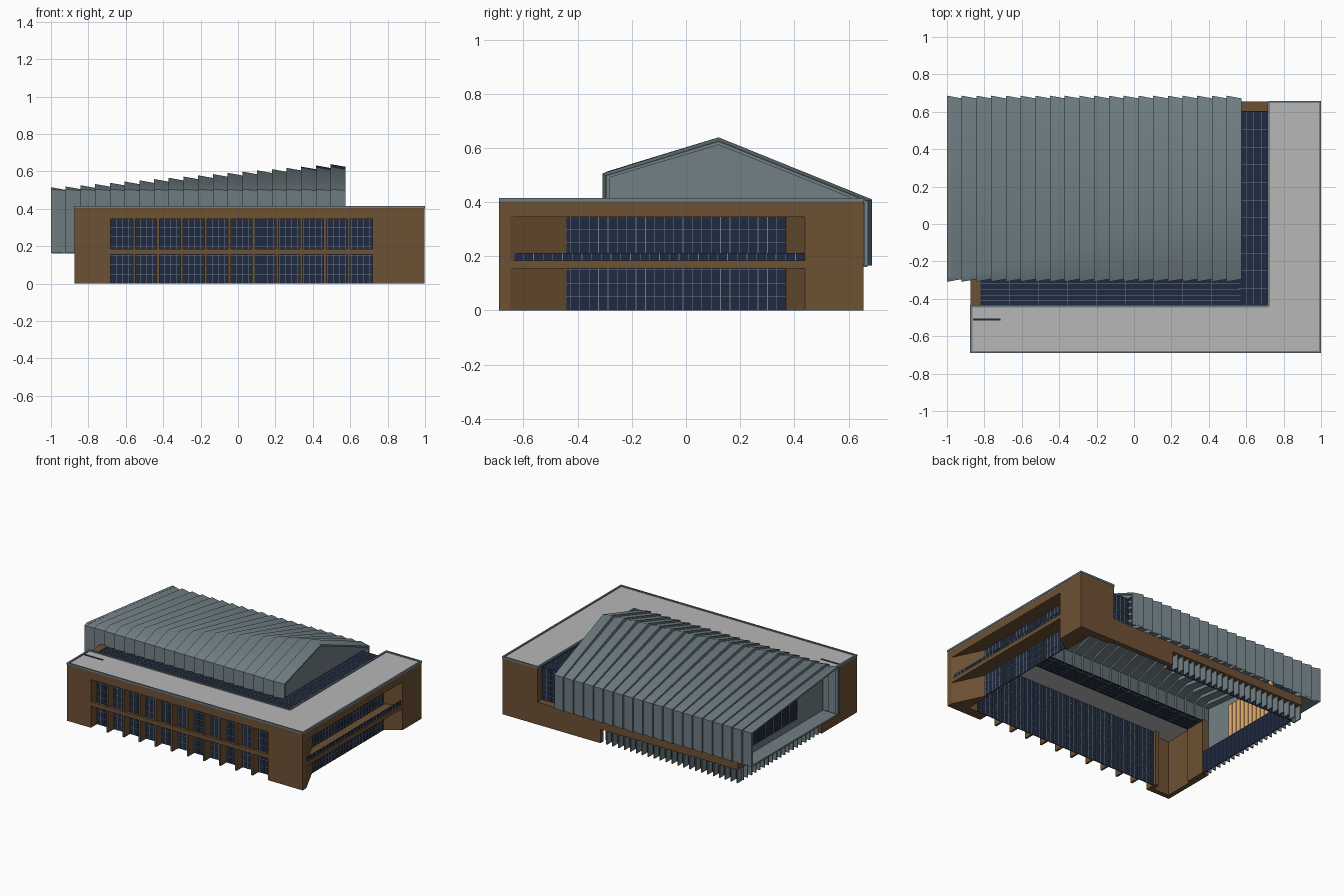
import bpy, bmesh, math

if "Cube" in bpy.data.objects:
    bpy.data.objects.remove(bpy.data.objects["Cube"])


def mat(name, r, g, b):
    m = bpy.data.materials.new(name)
    m.diffuse_color = (r, g, b, 1)
    m.use_nodes = True
    m.node_tree.nodes["Principled BSDF"].inputs["Base Color"].default_value = m.diffuse_color
    return m


BROWN = mat("brown cladding", 0.155, 0.082, 0.033)
METAL = mat("blue grey metal", 0.165, 0.215, 0.235)
GLASS = mat("navy glass", 0.014, 0.023, 0.053)
ROOF = mat("light grey roof", 0.48, 0.475, 0.475)
WOOD = mat("tan wood", 0.85, 0.45, 0.17)


def make(name, verts, faces, *mats, idx=None, recalc=True):
    me = bpy.data.meshes.new(name)
    me.from_pydata(verts, [], faces)
    for m in mats:
        me.materials.append(m)
    if idx:
        for p, i in zip(me.polygons, idx):
            p.material_index = i
    if recalc:
        bm = bmesh.new()
        bm.from_mesh(me)
        bmesh.ops.recalc_face_normals(bm, faces=bm.faces)
        bm.to_mesh(me)
        bm.free()
    ob = bpy.data.objects.new(name, me)
    bpy.context.collection.objects.link(ob)
    return ob


def box_data(b, verts, faces):
    n = len(verts)
    x0, x1, y0, y1, z0, z1 = b
    verts += [(x, y, z) for x in (x0, x1) for y in (y0, y1) for z in (z0, z1)]
    faces += [tuple(n + i for i in f) for f in
              ((0, 1, 3, 2), (4, 6, 7, 5), (0, 4, 5, 1), (2, 3, 7, 6), (0, 2, 6, 4), (1, 5, 7, 3))]


def boxes(name, m, *bs):
    v, f = [], []
    for b in bs:
        box_data(b, v, f)
    return make(name, v, f, m)


def prism(name, pts, lo, hi, m, axis="z"):
    """Extrude a 2D outline along z (plan outline) or x (y,z outline)."""
    n = len(pts)
    put = (lambda p, h: (p[0], p[1], h)) if axis == "z" else (lambda p, h: (h, p[0], p[1]))
    v = [put(p, lo) for p in pts] + [put(p, hi) for p in pts]
    f = [tuple(range(n)), tuple(range(n, 2 * n))]
    f += [(i, (i + 1) % n, (i + 1) % n + n, i + n) for i in range(n)]
    return make(name, v, f, m)


def glazing(name, b, counts, w=0.0013):
    """Thin glass box with metal bars; counts = divisions along x, y, z."""
    v, f = [], []
    box_data(b, v, f)
    lo, hi = list(b[0::2]), list(b[1::2])
    thin = min(range(3), key=lambda a: hi[a] - lo[a])
    for a in range(3):
        for k in range(1, counts[a]):
            c = lo[a] + (hi[a] - lo[a]) * k / counts[a]
            bl, bh = lo[:], hi[:]
            bl[a], bh[a] = c - w, c + w
            bl[thin] -= 0.002
            bh[thin] += 0.002
            box_data((bl[0], bh[0], bl[1], bh[1], bl[2], bh[2]), v, f)
    return make(name, v, f, GLASS, METAL, idx=[0] * 6 + [1] * (len(f) - 6))


R, G = .996, .89  # right wall face and right glass plane

# --- front wing: walls, bands and pillars
boxes("front_wall_bands", BROWN, (-.683, .72, -.69, -.625, .345, .405), (-.683, .72, -.69, -.67, .155, .185))
boxes("front_left_corner", BROWN, (-.873, -.683, -.69, -.655, 0, .405), (-.873, -.84, -.655, -.44, 0, .405),
      (-.715, -.683, -.655, -.6, 0, .405), (-.873, -.82, -.44, -.29, 0, .40))
bay = 1.403 / 11
boxes("front_pillars", BROWN, *[(-.683 + bay * i - .007, -.683 + bay * i + .007, -.688, -.62, 0, .345)
                                for i in range(1, 11)])
glazing("front_glass", (-.683, .80, -.622, -.617, 0, .40), (46, 1, 8))

# --- right wing: splayed corners, bands, recessed glass
prism("right_front_corner", [(.72, -.69), (R, -.69), (R, -.65), (G, -.43), (G - .015, -.43), (G - .015, -.62),
                             (.72, -.62)], 0, .405, BROWN)
prism("right_back_corner", [(G, .37), (R, .44), (R, .655), (.72, .655), (.72, .60), (G - .015, .60),
                            (G - .015, .37)], 0, .405, BROWN)
boxes("right_wall_bands", BROWN, (G + .004, R, -.65, .44, .345, .405), (G + .004, R, -.65, .44, .155, .185))
glazing("right_glass", (G, G + .005, -.60, .37, 0, .40), (1, 28, 8))
glazing("balcony_glass", (R - .012, R - .008, -.635, .44, .185, .212), (1, 30, 1))

# --- flat roof of both wings with metal edge
L = [(-.87, -.685), (R, -.685), (R, .655), (.72, .655), (.72, -.44), (-.87, -.44)]
prism("wing_roof", L, .398, .408, ROOF)
t, E = .012, 1.0
boxes("roof_edge", METAL, (-.876, E, -.69, -.69 + t, .402, .415), (E - t, E, -.69, .658, .402, .415),
      (.716, E, .658 - t, .658, .402, .415), (.714, .714 + t, -.44, .655, .402, .415),
      (-.876, .72, -.446, -.446 + t, .402, .415), (-.876, -.876 + t, -.69, -.44, .402, .415))
boxes("roof_slot", GLASS, (-.86, -.715, -.515, -.505, .405, .412))

# --- glass roof strip between wings and hall
glazing("front_skylight", (-.82, .57, -.44, -.29, .388, .393), (9, 5, 1))
glazing("right_skylight", (.56, .72, -.44, .60, .388, .393), (4, 11, 1))
glazing("back_end_glass", (.55, .72, .597, .602, .16, .393), (5, 1, 6))

# --- back and left base: brown band, glass and fins
boxes("base_band", BROWN, (-.87, .72, .60, .655, .10, .16), (.22, .72, .62, .655, 0, .10),
      (-.87, -.83, -.30, .60, .10, .16))
glazing("back_base_glass", (-.83, .22, .592, .597, 0, .16), (26, 1, 1))
glazing("left_base_glass", (-.832, -.827, -.29, .597, 0, .16), (1, 22, 1))
boxes("base_fins", METAL,
      *[(-.86 + .047 * i - .004, -.86 + .047 * i + .004, .60, .65, 0, .10) for i in range(23)],
      *[(-.868, -.832, -.26 + .047 * i - .004, -.26 + .047 * i + .004, 0, .10) for i in range(19)])

# --- hall: overlapping metal strips, ridge moving from front to centre
N, X0, X1 = 20, -1.0, .574
step = (X1 - X0) / N


def profile(i, out):
    k = max(i / (N - 1), .02)
    foot = .165 if i < 2 else .38
    return [(-.293 - out, foot), (-.293 - out, .497 + out * .5), (-.293 + .413 * k, .497 + .126 * k + out),
            (.67 + out, .402 + out * .5), (.67 + out, .165)]


v, f = [], []


def skin(xa, pa, xb, pb):
    n = len(v)
    v.extend([(xa, *p) for p in pa] + [(xb, *p) for p in pb])
    f.extend((n + j, n + j + 5, n + j + 6, n + j + 1) for j in range(4))


for i in range(N):
    xa, xb = X0 + step * i, X0 + step * (i + 1)
    skin(xa, profile(i, .016), xb, profile(i, .002))
    if i < N - 1:  # step up to the next strip
        skin(xb, profile(i, .002), xb, profile(i + 1, .016))
hall = make("hall_strips", v, f, METAL, recalc=False)
bpy.ops.object.select_all(action="DESELECT")
hall.select_set(True)
bpy.context.view_layer.objects.active = hall
bpy.ops.object.shade_smooth_by_angle(angle=math.radians(40))

# rims at both hall ends, and the right gable
for name, i, x, out in (("left_rim", 0, X0, .014), ("right_rim", N - 1, X1 - .02, .001)):
    prism(name, profile(i, out) + profile(i, out - .013)[::-1], x, x + .02, METAL, "x")
g = profile(N - 1, -.003)
prism("right_gable", [(g[0][0], .385), g[1], g[2], g[3], (g[3][0], .385)], .555, .565, METAL, "x")


# left end: balcony floor, recessed wall with window, wood lining
def top(y):
    return .495 - (y + .293) * .095 / .963


boxes("hall_floor_edge", METAL, (-.995, -.85, -.29, .67, .16, .172))
prism("left_end_wall", [(-.29, .165), (.665, .165), (.665, top(.665)), (.62, top(.62)), (.62, .22), (0, .22),
                        (0, top(0)), (-.29, top(-.29))], -.885, -.872, METAL, "x")
prism("left_end_window", [(0, .22), (.62, .22), (.62, top(.62)), (0, top(0))], -.882, -.876, GLASS, "x")
boxes("left_window_bars", METAL, *[(-.886, -.872, y - .002, y + .002, .22, top(y))
                                   for y in (.09, .18, .27, .36, .45, .54)])
boxes("wood_lining", WOOD, *[(-.868, -.858, -.07 + .04 * i, -.034 + .04 * i, .175, .42) for i in range(11)])
